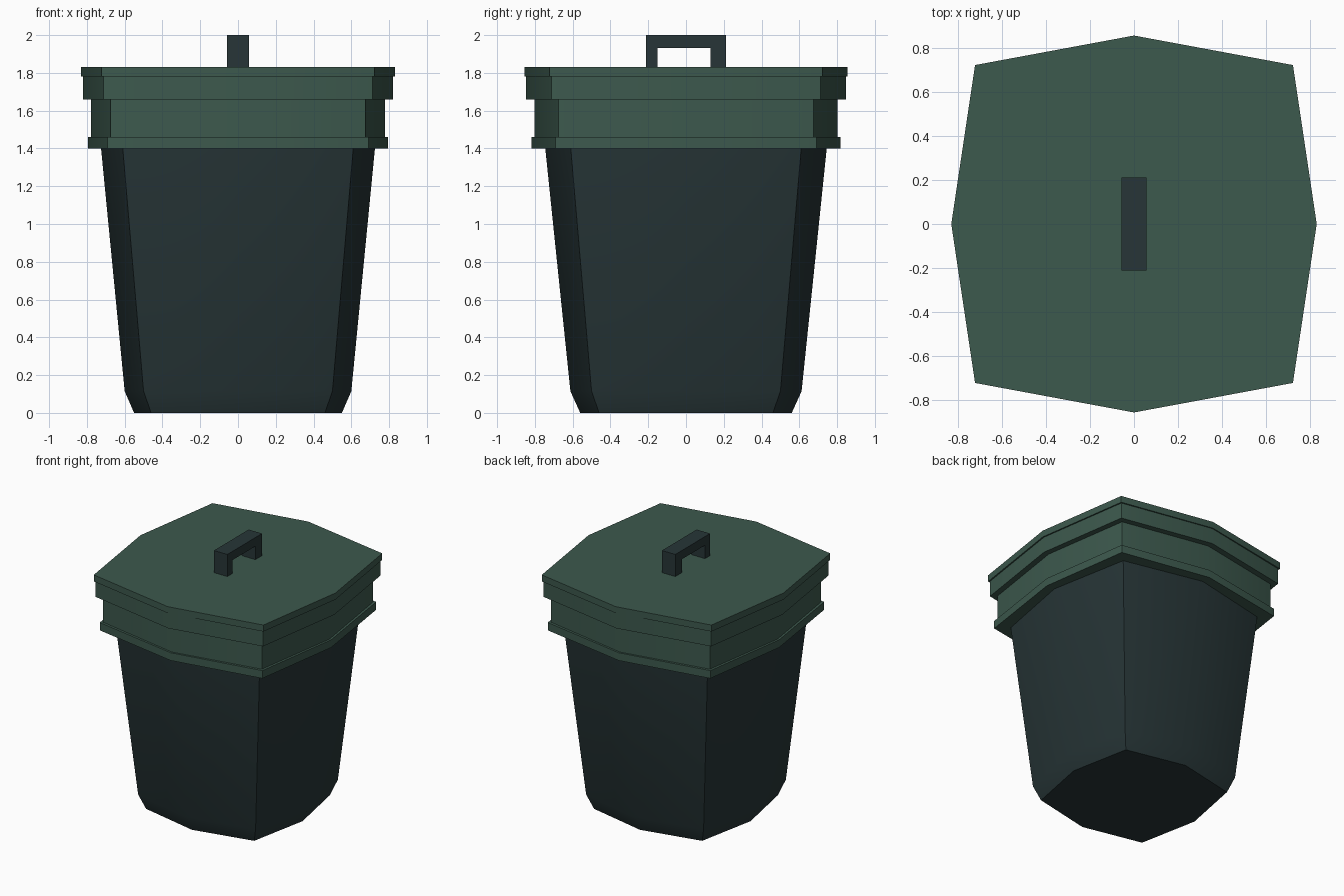
import bpy, bmesh, math

if "Cube" in bpy.data.objects:
    bpy.data.objects.remove(bpy.data.objects["Cube"])


def material(name, rgb):
    m = bpy.data.materials.new(name)
    m.diffuse_color = (*rgb, 1)
    m.use_nodes = True
    m.node_tree.nodes["Principled BSDF"].inputs["Base Color"].default_value = m.diffuse_color
    return m


dark = material("dark_plastic", (0.02, 0.036, 0.038))
green = material("green_plastic", (0.046, 0.1, 0.075))


def finish(name, bm, mat, smooth=True):
    bmesh.ops.recalc_face_normals(bm, faces=bm.faces[:])
    me = bpy.data.meshes.new(name)
    bm.to_mesh(me)
    bm.free()
    ob = bpy.data.objects.new(name, me)
    bpy.context.collection.objects.link(ob)
    me.materials.append(mat)
    if smooth:
        bpy.ops.object.select_all(action='DESELECT')
        bpy.context.view_layer.objects.active = ob
        ob.select_set(True)
        bpy.ops.object.shade_smooth_by_angle(angle=math.radians(30))
    return ob


def loft(name, profile, mat):
    """Bulged-square rings (z, x middle, y middle, corner), capped at both ends."""
    bm = bmesh.new()
    rings = []
    for z, x, y, c in profile:
        pts = [(x, 0), (c, c), (0, y), (-c, c), (-x, 0), (-c, -c), (0, -y), (c, -c)]
        rings.append([bm.verts.new((px, py, z)) for px, py in pts])
    for a, b in zip(rings, rings[1:]):
        for i in range(8):
            j = (i + 1) % 8
            bm.faces.new((a[i], a[j], b[j], b[i]))
    bm.faces.new(rings[0][::-1])
    bm.faces.new(rings[-1])
    return finish(name, bm, mat)


# Tapered bin body with a chamfered foot
loft("bin_body", [(0, 0.55, 0.56, 0.46), (0.115, 0.60, 0.612, 0.50),
                  (1.40, 0.725, 0.745, 0.61)], dark)

# Stepped collar around the mouth
loft("collar", [(1.40, 0.793, 0.817, 0.692), (1.46, 0.793, 0.817, 0.692),
                (1.46, 0.777, 0.803, 0.675), (1.66, 0.777, 0.803, 0.675)], green)

# Lid with a slightly wider top lip
loft("lid", [(1.66, 0.82, 0.848, 0.713), (1.78, 0.82, 0.848, 0.713),
             (1.78, 0.83, 0.856, 0.722), (1.83, 0.83, 0.856, 0.722)], green)

# Bracket handle: side profile extruded across x
outline = [(-0.211, 1.83), (-0.15, 1.83), (-0.15, 1.933), (0.13, 1.933),
           (0.13, 1.83), (0.211, 1.83), (0.211, 2.0), (-0.211, 2.0)]
bm = bmesh.new()
face = bm.faces.new([bm.verts.new((-0.057, y, z)) for y, z in outline])
ext = bmesh.ops.extrude_face_region(bm, geom=[face], use_keep_orig=True)
bmesh.ops.translate(bm, vec=(0.114, 0, 0),
                    verts=[v for v in ext["geom"] if isinstance(v, bmesh.types.BMVert)])
finish("lid_handle", bm, dark, smooth=False)
